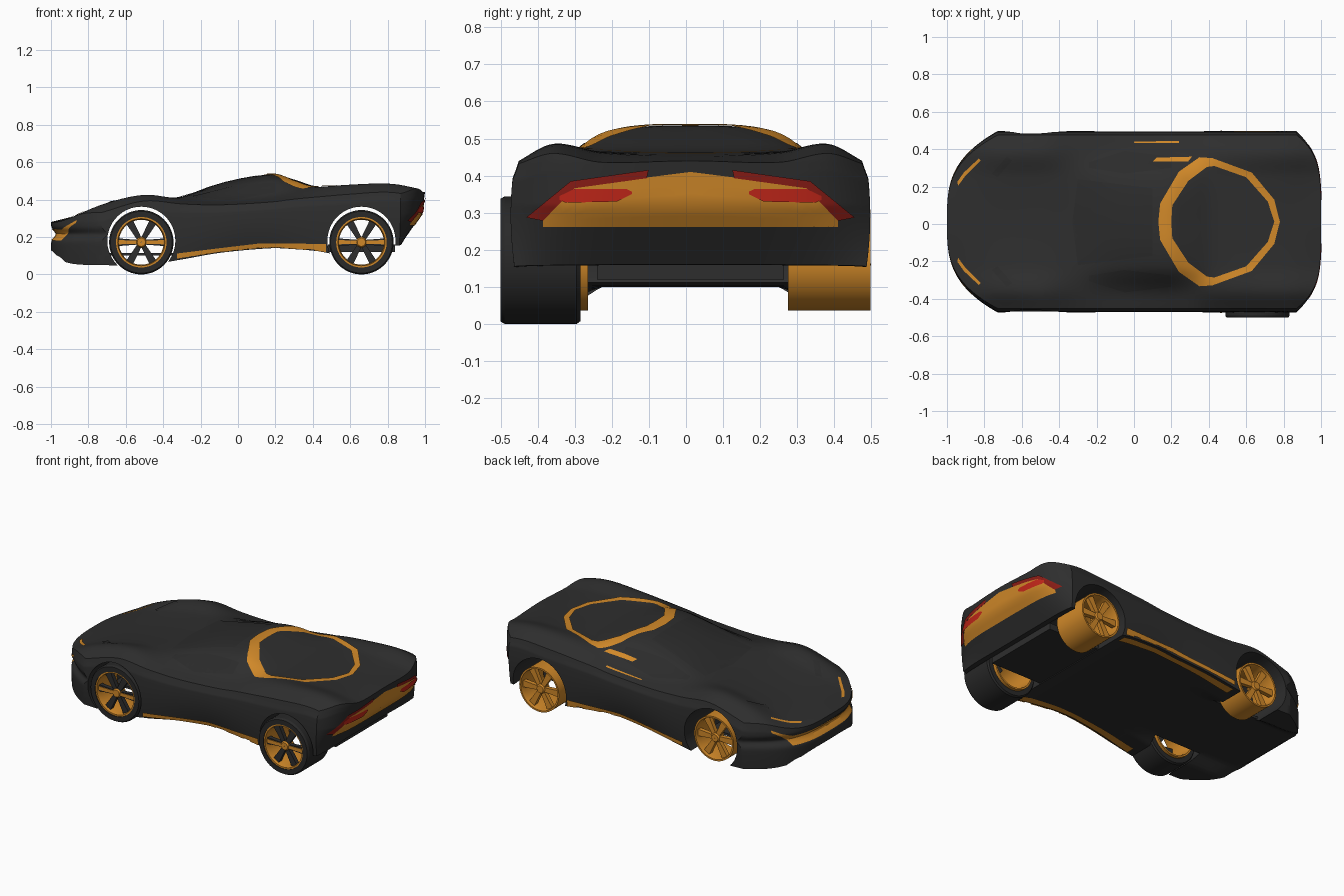
import bpy, bmesh
from math import pi, sin, cos, exp, radians
from mathutils import Vector, Matrix
from mathutils.bvhtree import BVHTree

cube = bpy.data.objects.get("Cube")
if cube:
    bpy.data.objects.remove(cube)

CENTRE = 0.012  # sideways centre of the body shell


def material(name, r, g, b):
    mat = bpy.data.materials.new(name)
    mat.use_nodes = True
    mat.diffuse_color = (r, g, b, 1)
    mat.node_tree.nodes["Principled BSDF"].inputs["Base Color"].default_value = (r, g, b, 1)
    return mat


dark = material("charcoal paint", .027, .027, .027)
glass = material("tinted glass", .024, .024, .024)
rubber = material("black rubber", .022, .022, .022)
orange = material("orange paint", .64, .25, .022)
red = material("lamp red", .55, .02, .01)
deep_red = material("deep red", .26, .012, .008)


def finish(bm, name, mat, angle=30):
    mesh = bpy.data.meshes.new(name)
    bm.to_mesh(mesh)
    bm.free()
    mesh.materials.append(mat)
    mesh.shade_smooth()
    mesh.set_sharp_from_angle(angle=radians(angle))
    obj = bpy.data.objects.new(name, mesh)
    bpy.context.collection.objects.link(obj)
    return obj


def curve(keys, values, x):
    """Smooth interpolation through key points."""
    last = len(keys) - 1
    x = min(max(x, keys[0]), keys[last])
    i = 0
    while i < last - 1 and x > keys[i + 1]:
        i += 1

    def slope(k):
        a, b = max(k - 1, 0), min(k + 1, last)
        return (values[b] - values[a]) / (keys[b] - keys[a])
    h = keys[i + 1] - keys[i]
    s = (x - keys[i]) / h
    rise = s * s * (3 - 2 * s)
    return (values[i] * (1 - rise) + values[i + 1] * rise
            + h * s * (1 - s) * ((1 - s) * slope(i) - s * slope(i + 1)))


# Body heights along the length: centre, roof edge, fender crest, shoulder, underside
stations = [
    (-1, .28, .27, .25, .22, .13),
    (-.92, .30, .295, .29, .27, .065),
    (-.72, .345, .355, .375, .33, .05),
    (-.5, .39, .40, .425, .39, .05),
    (-.3, .415, .415, .40, .375, .08),
    (-.1, .485, .46, .395, .37, .115),
    (.18, .535, .512, .42, .385, .14),
    (.3, .507, .495, .435, .40, .135),
    (.42, .47, .468, .46, .41, .125),
    (.6, .462, .465, .478, .425, .1),
    (.82, .452, .46, .484, .435, .15),
    (1, .44, .435, .45, .40, .16),
]
columns = list(zip(*stations))


def body_point(u, v, t):
    # Plan outline: rounded nose and tail corners
    side = abs(v)
    tail = max(0, (u - .5) / .5)
    x = u + .27 * max(0, (-.4 - u) / .6) * side ** 3.2 - .13 * tail * side ** 4.5
    # Sides tuck under, most of all at the doors
    door = exp(-((x - .08) / .25) ** 2)
    width = .485 * (.95 + .05 * sin(pi * min(1, .2 + t * .6)) - .04 * door * (1 - t) ** 2)
    if t > .85:
        width -= .012 * (t - .85) / .15
    y = v * width
    c, q, f, e, low = [curve(columns[0], col, x) for col in columns[1:]]
    # The floor stays flat between the wheels
    low += max(0, .1 - low) * min(1, max(0, (.32 - abs(y)) / .08))
    top = curve((-.24, 0, .24, .37, .47), (q, c, q, f, e), abs(y))
    z = low + (top - low) * t
    # Tail panel curls under, and the mouth is recessed
    drop = max(0, .44 - z)
    x -= tail * (.15 * drop + .55 * max(0, drop - .12)) * (1 - .95 * side ** 4)
    x += max(0, (-.8 - u) / .2) * .03 * exp(-((z - .215) / .025) ** 2)
    return Vector((x, y + CENTRE, z))


bm = bmesh.new()
bmesh.ops.create_cube(bm, size=2)
bmesh.ops.subdivide_edges(bm, edges=bm.edges[:], cuts=55, use_grid_fill=True)
for vert in bm.verts:
    u, v, w = vert.co
    vert.co = body_point(u, v, (w + 1) / 2)
body = finish(bm, "body_shell", dark)

# Wheel arches cut through the shell
WHEELS = {"front": -.517, "rear": .66}
cutters = []
for end, x in WHEELS.items():
    bm = bmesh.new()
    place = Matrix.Translation((x, 0, .18)) @ Matrix.Rotation(pi / 2, 4, 'X')
    bmesh.ops.create_cone(bm, cap_ends=True, segments=64, radius1=.182, radius2=.182,
                          depth=1.4, matrix=place)
    cutter = finish(bm, end + "_arch_cutter", dark)
    cutter.hide_render = True
    cutters.append(cutter)
    mod = body.modifiers.new(end + " arch", 'BOOLEAN')
    mod.operation, mod.solver, mod.object = 'DIFFERENCE', 'EXACT', cutter
graph = bpy.context.evaluated_depsgraph_get()
cut_mesh = bpy.data.meshes.new_from_object(body.evaluated_get(graph))
body.modifiers.clear()
body.data = cut_mesh
cut_mesh.set_sharp_from_angle(angle=radians(30))
for cutter in cutters:
    bpy.data.objects.remove(cutter)
bm = bmesh.new()
bm.from_mesh(cut_mesh)
surface = BVHTree.FromBMesh(bm)
bm.free()


def resample(points, n):
    out = []
    for i in range(n + 1):
        s = i / n * (len(points) - 1)
        k = min(int(s), len(points) - 2)
        out.append(Vector(points[k]).lerp(Vector(points[k + 1]), s - k))
    return out


def plate(name, mat, edge_a, edge_b, axis, sign, lift=.005, n=48, across=5):
    """Thin panel laid on the body between two edges drawn on a flat plane."""
    look = Vector((0, 0, 0))
    look[axis] = -sign
    bm = bmesh.new()
    rows = []
    for a, b in zip(resample(edge_a, n), resample(edge_b, n)):
        row = []
        for j in range(across + 1):
            co = list(a.lerp(b, j / across))
            co.insert(axis, 2 * sign)
            hit = surface.ray_cast(Vector(co), look)[0]
            row.append(bm.verts.new(hit - look * lift) if hit else None)
        rows.append(row)
    for r, s in zip(rows, rows[1:]):
        for j in range(across):
            quad = (r[j], r[j + 1], s[j + 1], s[j])
            if all(quad):
                bm.faces.new(quad)
    bm.normal_update()
    if sum(f.normal.dot(look) for f in bm.faces) > 0:
        bmesh.ops.reverse_faces(bm, faces=bm.faces[:])
    return finish(bm, name, mat)


def flip(points, first=True):
    """Mirror plane points across the body centre line."""
    return [(2 * CENTRE - a, b) if first else (a, 2 * CENTRE - b) for a, b in points]


# Roof ring: an eight-sided loop, broadest at its front corners
outer = [(.13, CENTRE), (.14, .11), (.24, .28), (.35, .357), (.42, .352), (.63, .275),
         (.75, .13), (.78, CENTRE)]
inner = [(.20, CENTRE), (.205, .10), (.29, .23), (.39, .305), (.43, .31), (.60, .25),
         (.715, .12), (.75, CENTRE)]
plate("roof_ring", orange, outer + flip(outer, False)[::-1][1:],
      inner + flip(inner, False)[::-1][1:], 2, 1, .005, 112)
plate("windscreen", glass, [(-.3, -.22), (-.33, CENTRE), (-.3, .24)],
      [(.1, -.17), (.1, CENTRE), (.1, .19)], 2, 1, .002)

# Tail panel
half = [(.41, .28), (.325, .368), (.13, .395), (CENTRE, .41)]
plate("tail_panel", orange, half + flip(half)[::-1][1:],
      [(.41, .262), (-.386, .262)], 0, 1, .004, 60)

# Mouth across the nose
plate("front_mouth", orange, [(-.30, .24), (CENTRE, .245), (.324, .24)],
      [(-.28, .182), (.304, .182)], 0, -1, .004)

for side, label in ((1, "left"), (-1, "right")):
    def own(points, first=True):
        return points if side > 0 else flip(points, first)

    # Tail lamps
    plate(label + "_lamp_strip", deep_red, own([(.455, .287), (.335, .385), (.125, .415)]),
          own([(.41, .278), (.325, .366), (.13, .393)]), 0, 1, .007)
    plate(label + "_tail_lamp", red, own([(.17, .357), (.185, .364), (.325, .364), (.365, .345)]),
          own([(.17, .35), (.21, .33), (.35, .327), (.365, .335)]), 0, 1, .008)

    # Nose corner slits and headlamps
    plate(label + "_nose_slit", orange, own([(.30, .24), (.36, .265), (.40, .29)]),
          own([(.30, .2), (.35, .24), (.40, .275)]), 0, -1, .004)
    plate(label + "_nose_edge", orange, own([(-.94, .205), (-.90, .26), (-.82, .34)], False),
          own([(-.945, .225), (-.91, .275), (-.83, .35)], False), 2, 1, .004)
    plate(label + "_headlamp", glass, own([(-.76, .27), (-.68, .36)], False),
          own([(-.73, .25), (-.65, .34)], False), 2, 1, .004)

    # Side windows
    plate(label + "_side_window", glass, own([(-.24, .30), (-.05, .27), (.2, .30)], False),
          own([(-.24, .33), (-.05, .39), (.2, .36)], False), 2, 1, .003)

    # Side skirts wrap under the sill
    plate(label + "_skirt", orange, [(-.325, .112), (-.1, .14), (.12, .166), (.47, .163)],
          [(-.325, .085), (-.1, .119), (.12, .142), (.3, .137), (.47, .12)], 1, side, .008)
    plate(label + "_skirt_underside", orange, own([(-.33, .476), (.08, .452), (.47, .476)], False),
          own([(-.33, .42), (.08, .415), (.47, .42)], False), 2, -1, .006, 48, 12)

# Open left window: sill and rear frame
plate("left_window_sill", orange, [(0, .44), (.24, .445)], [(0, .432), (.24, .432)], 2, 1, .005)
plate("left_window_frame", orange, [(.10, .335), (.29, .335)], [(.12, .355), (.31, .36)], 2, 1, .006)


def box(name, mat, low, high):
    bm = bmesh.new()
    bmesh.ops.create_cube(bm, size=1)
    for vert in bm.verts:
        vert.co = [a + (c + .5) * (b - a) for a, b, c in zip(low, high, vert.co)]
    return finish(bm, name, mat)


# Floor pans between the wheels
box("front_floor", dark, (-.70, -.24, .1), (-.34, .265, .115))
box("rear_floor", dark, (.48, -.24, .12), (.84, .265, .16))


def lathe(name, mat, profile, centre, segments=48):
    """Closed (radius, y) outline turned about the wheel axle."""
    bm = bmesh.new()
    rings = []
    for i in range(segments):
        a = 2 * pi * i / segments
        rings.append([bm.verts.new((centre[0] + r * cos(a), y, centre[1] + r * sin(a)))
                      for r, y in profile])
    for i in range(segments):
        r, s = rings[i], rings[(i + 1) % segments]
        for j in range(len(profile)):
            k = (j + 1) % len(profile)
            bm.faces.new((r[j], r[k], s[k], s[j]))
    bmesh.ops.recalc_face_normals(bm, faces=bm.faces[:])
    return finish(bm, name, mat)


def spokes(name, mat, centre, y, depth, root, tip, count):
    """Tapered blades from hub to rim."""
    bm = bmesh.new()
    for i in range(count):
        made = bmesh.ops.create_cube(bm, size=1)["verts"]
        turn = Matrix.Rotation(i * 2 * pi / count, 4, 'Y')
        for vert in made:
            c = vert.co
            wide = tip if c.x > 0 else root
            vert.co = turn @ Vector((.0775 + c.x * .105, c.y * depth, c.z * wide))
            vert.co += Vector((centre[0], y, centre[1]))
    return finish(bm, name, mat)


# Wheels: tyres are fitted on the right side only
for end, x in WHEELS.items():
    for side, label in ((1, "left"), (-1, "right")):
        tag = end + "_" + label
        hub = (x, .172)
        face = .497 if end == "rear" else .465
        back = .275 if side > 0 else .265

        def at(pairs):
            return [(r, side * y) for r, y in pairs]
        lathe(tag + "_rim", orange, at([(.136, face), (.126, face), (.12, face - .03),
              (.12, back + .03), (.126, back), (.136, back)]), hub)
        lathe(tag + "_hub", orange, at([(.001, face - .008), (.022, face - .008),
              (.03, face - .02), (.03, face - .06), (.001, face - .06)]), hub, 24)
        blade = dark if side < 0 else orange
        spokes(tag + "_spokes", blade, hub, side * (face - .03), .026, .026, .042, 6)
        if side < 0:
            spokes(tag + "_spoke_trim", orange, hub, side * (face - .016), .006, .02, .022, 2)
            lathe(tag + "_tyre", rubber, at([(.135, face + .004), (.165, face + .004),
                  (.172, face - .008), (.172, .295), (.165, .285), (.135, .285)]), hub, 64)
